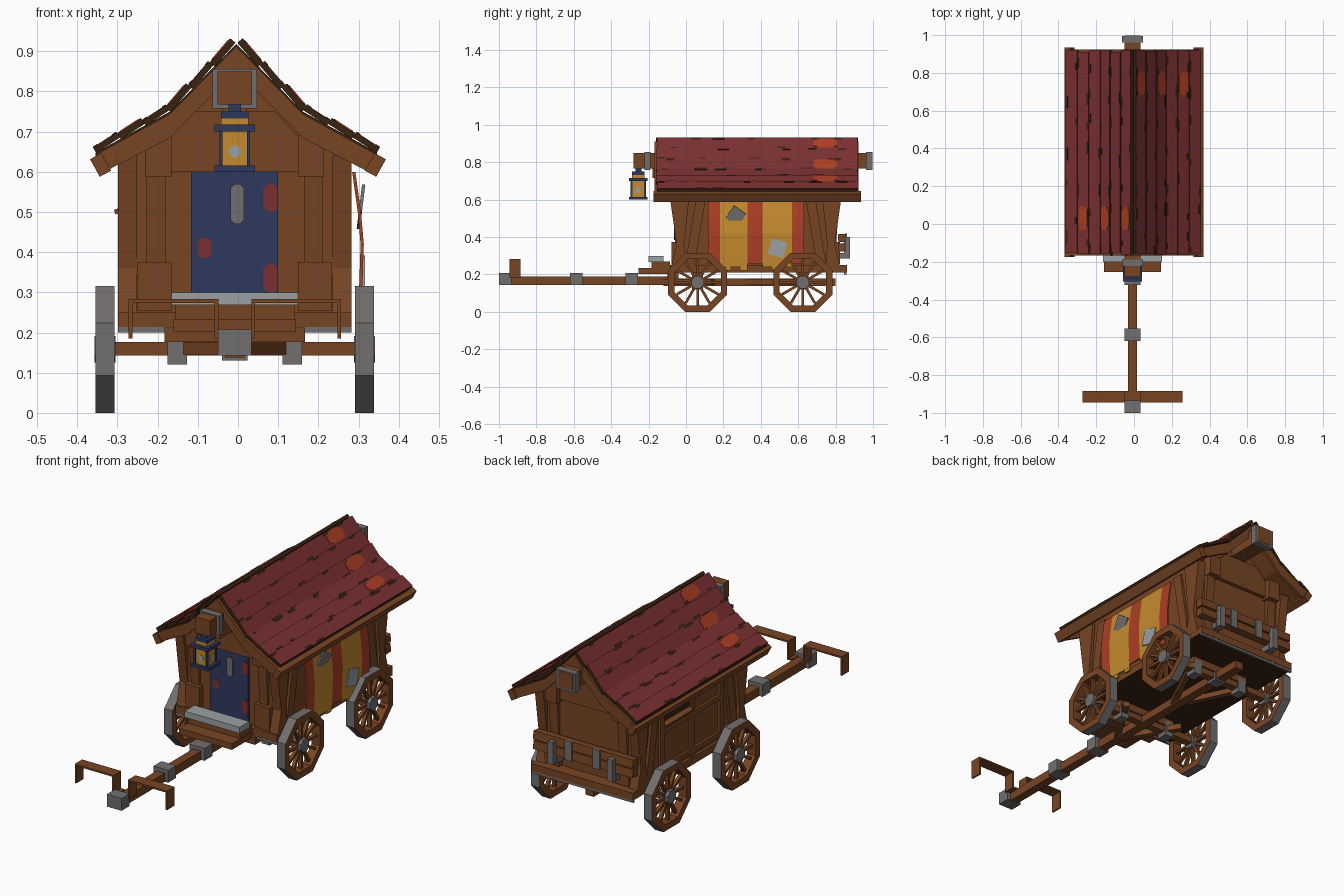
import bpy, bmesh, math, random
from mathutils import Matrix, Vector, Euler

if "Cube" in bpy.data.objects:
    bpy.data.objects.remove(bpy.data.objects["Cube"])
random.seed(4)
CX = -0.008          # centre line of the wagon


def material(name, rgb):
    lin = [((c / 255 + 0.055) / 1.055) ** 2.4 for c in rgb] + [1]
    m = bpy.data.materials.new(name)
    m.diffuse_color = lin
    m.use_nodes = True
    m.node_tree.nodes["Principled BSDF"].inputs["Base Color"].default_value = lin
    return m


BROWN = material("brown wood", (120, 69, 36))
DARK = material("dark wood", (56, 34, 17))
RED = material("roof red", (122, 48, 50))
ORANGE = material("orange red", (172, 62, 36))
AMBER = material("amber", (196, 138, 46))
GREY = material("iron grey", (114, 110, 110))
PALE = material("pale grey", (154, 161, 163))
NAVY = material("navy", (46, 56, 95))


def finish(name, bm, mats, rule=None):
    bmesh.ops.recalc_face_normals(bm, faces=bm.faces)
    me = bpy.data.meshes.new(name)
    mats = mats if isinstance(mats, tuple) else (mats,)
    for m in mats:
        me.materials.append(m)
    if rule:
        bm.normal_update()
        for f in bm.faces:
            f.material_index = rule(f)
    bm.to_mesh(me)
    bm.free()
    ob = bpy.data.objects.new(name, me)
    bpy.context.collection.objects.link(ob)
    return ob


def block(name, c, size, mats, rot=(0, 0, 0), rule=None):
    bm = bmesh.new()
    mx = Matrix.Translation(c) @ Euler(rot).to_matrix().to_4x4() @ Matrix.Diagonal((*size, 1))
    bmesh.ops.create_cube(bm, size=1, matrix=mx)
    return finish(name, bm, mats, rule)


def box(name, x, y, z, mats, **kw):
    c = [(a + b) / 2 for a, b in (x, y, z)]
    return block(name, c, [abs(b - a) for a, b in (x, y, z)], mats, **kw)


def prism(name, pts, a, b, mats, axis="y", rule=None):
    """Extrude an outline from a to b: (x, z) along y, or (y, z) along x."""
    put = (lambda u, v, t: (u, t, v)) if axis == "y" else (lambda u, v, t: (t, u, v))
    bm = bmesh.new()
    lo = [bm.verts.new(put(u, v, a)) for u, v in pts]
    hi = [bm.verts.new(put(u, v, b)) for u, v in pts]
    bm.faces.new(lo)
    bm.faces.new(hi)
    for i in range(len(pts)):
        j = (i + 1) % len(pts)
        bm.faces.new((lo[i], lo[j], hi[j], hi[i]))
    return finish(name, bm, mats, rule)


def oval(cx, cz, w, h, c):
    """Outline of a box with cut corners."""
    w, h = w / 2, h / 2
    p = [(w, h - c), (w - c, h), (c - w, h), (-w, h - c), (-w, c - h), (c - w, -h), (w - c, -h), (w, c - h)]
    return [(cx + u, cz + v) for u, v in p]


def mirror_x(half):
    return [(CX + u, v) for u, v in half] + [(CX - u, v) for u, v in reversed(half)]


# Body and floor
prism("body", mirror_x([(.275, .24), (.275, .65), (.165, .715), (.004, .885)]), -.05, .795, BROWN)
box("floor", (CX - .29, CX + .29), (-.085, .86), (.212, .25), (BROWN, DARK),
    rule=lambda f: int(f.normal.z < -.5))
for y in (-.08, .852):
    box("floor_trim", (CX - .29, CX + .29), (y - .006, y + .006), (.2, .214), GREY)

# End walls: posts and gable frame, repeated front and back
for end in (0, 1):
    Y = (lambda y: .745 - y) if end else (lambda y: y)
    for s in (-1, 1):
        X = lambda u: CX + s * u
        prism("corner_post", [(Y(u), v) for u, v in
              [(-.09, .64), (-.05, .36), (-.08, .24), (.0, .24), (-.01, .36), (.02, .64)]],
              X(.243), X(.291), BROWN, "x")
        box("post_foot", (X(.157), X(.242)), (Y(-.078), Y(0)), (.255, .375), BROWN)
        prism("post_shaft", [(Y(-.058), .37), (Y(-.075), .6), (Y(0), .6), (Y(0), .37)],
              X(.172), X(.22), BROWN, "x")
        box("post_head", (X(.157), X(.222)), (Y(-.1), Y(0)), (.587, .69), BROWN)
        # Leaning side braces
        prism("side_brace", [(Y(.055), .62), (Y(.108), .62), (Y(.045), .25), (Y(-.005), .25)],
              X(.27), X(.288), BROWN, "x")
    prism("gable_frame", mirror_x([(.157, .6), (.157, .69), (.1, .75)]), Y(-.07), Y(0), BROWN)

# Roof: under layer, overlapping planks with dark edges, scattered gaps and odd tiles
RX = -.004
LINE = [(0, .918), (.165, .75), (.35, .648)]
under = [(RX + u, v) for u, v in LINE] + [(RX + u, v - .035) for u, v in reversed(LINE)]
for s in (-1, 1):
    prism("roof_deck", [(RX + s * (u - RX), v) for u, v in under], -.15, .91, (DARK, BROWN),
          rule=lambda f: int(f.normal.z < -.1))
    for y in (-.16, .915):
        barge = LINE + [(.34, .6), (.165, .69), (0, .86)]
        prism("barge_board", [(RX + s * u, v - .006) for u, v in barge], y - .008, y + .008, BROWN)
    block("eave_beam", (s * .342, .38, .617), (.032, 1.11, .05), BROWN, rot=(0, s * math.radians(29), 0))
    for k in range(6):
        (u0, v0), (u1, v1) = LINE[k // 3:k // 3 + 2]
        ta, tb = (k % 3) / 3, (k % 3 + 1) / 3
        a = Vector((u0 + (u1 - u0) * ta, v0 + (v1 - v0) * ta))
        b = Vector((u0 + (u1 - u0) * tb, v0 + (v1 - v0) * tb))
        d = (b - a).normalized()
        n = Vector((-d.y, d.x))
        wide = (b - a).length
        ang = s * math.atan2(a.y - b.y, b.x - a.x) + s * .07

        def on_plank(t, lift):
            p = a + d * wide * t + n * lift
            return RX + s * p.x, p.y

        x, z = on_plank(.5, .009)
        y0, y1 = -.163 + random.uniform(0, .012), .922 - random.uniform(0, .012)
        block("roof_plank", (x, (y0 + y1) / 2, z), (wide * 1.0, y1 - y0, .016), (DARK, RED),
              rot=(0, ang, 0), rule=lambda f: int(f.normal.z > .4 and f.normal.x * s > .2))
        for i in range(7):
            t = random.choice((.1, .9))
            x, z = on_plank(t, .0165 - .07 * wide * (t - .5))
            block("plank_gap", (x, -.1 + i * .155 + random.uniform(-.04, .04), z),
                  (random.uniform(.008, .013), random.uniform(.03, .07), .004), DARK, rot=(0, ang, 0))
        if k % 2 == 0:
            x, z = on_plank(.5, .0175)
            yc = .745 if s > 0 else .03
            for w, l in ((.8, .09), (.55, .125)):
                block("odd_tile", (x, yc, z), (wide * w, l, .005), ORANGE, rot=(0, ang, 0))

# Ridge beam with iron collars
box("ridge_beam", (CX - .0425, CX + .0425), (-.28, .998), (.767, .85), BROWN)
for y in (-.205, .98):
    box("beam_collar", (CX - .055, CX + .055), (y - .018, y + .016), (.758, .856), GREY)
box("beam_block", (CX - .03, CX + .03), (-.18, -.05), (.715, .77), BROWN)

# Hanging lantern
LY = -.255
for name, half, z0, z1, m in (("lantern_base", .05, .6, .615, NAVY), ("lantern_glass", .034, .615, .702, AMBER),
                              ("lantern_cap", .05, .7, .717, NAVY), ("lantern_vent", .034, .717, .733, AMBER),
                              ("lantern_top", .034, .733, .75, NAVY), ("lantern_hook", .016, .75, .77, NAVY)):
    box(name, (CX - half, CX + half), (LY - half, LY + half), (z0, z1), m)
for sx in (-1, 1):
    for sy in (-1, 1):
        block("lantern_post", (CX + sx * .034, LY + sy * .036, .658), (.008, .012, .09), NAVY)
    block("lantern_glow", (CX + sx * .035, LY, .65), (.004, .025, .03), PALE)
prism("lantern_glow", oval(CX, .65, .03, .03, .01), LY - .036, LY - .03, PALE)

# Front door with plate and worn patches
box("door", (CX - .109, CX + .108), (-.06, -.04), (.25, .6), NAVY)
prism("door_window", oval(CX + .006, .52, .034, .1, .011), -.066, -.058, GREY)
for x, z, w, h in ((.082, .535, .036, .068), (-.083, .41, .035, .05), (.082, .335, .036, .07)):
    prism("door_patch", oval(x, z, w, h, .01), -.063, -.058, RED)

# Driver's seat and footboard
box("seat", (CX - .157, CX + .157), (-.2, -.12), (.268, .3), PALE)
box("seat_riser", (CX - .148, CX + .148), (-.185, -.085), (.232, .27), BROWN)
box("footboard", (CX - .152, CX + .152), (-.255, -.08), (.203, .234), BROWN)
box("front_bolster", (CX - .175, CX + .175), (-.1, -.04), (.176, .212), BROWN)

# Striped cloth on the left side, with sewn patches
sheet = [(.284, .6), (.298, .5), (.305, .42), (.301, .3)]
edges = [.118, .182, .33, .41, .567, .63]
for i in range(5):
    line = sheet + [(.298, .255 - .015 * (i % 2))]
    outline = line + [(u + .008, v) for u, v in reversed(line)]
    prism("cloth_stripe", outline, edges[i], edges[i + 1], ORANGE if i % 2 == 0 else AMBER)
for y, w in ((.21, .03), (.29, .04), (.46, .05)):
    box("cloth_tatter", (.298, .305), (y, y + w), (.222, .245), AMBER)
block("cloth_patch", (.306, .267, .513), (.008, .08, .08), GREY, rot=(math.radians(-35), .12, 0))
block("cloth_patch", (.312, .49, .34), (.008, .085, .085), PALE, rot=(math.radians(-15), 0, 0))

# Framed window on the right side
WX = (CX - .288, CX - .27)
for y in (.115, .35, .6):
    box("window_upright", WX, (y, y + .03), (.25, .6), BROWN)
for z in (.27, .46):
    box("window_rail", WX, (.13, .62), (z, z + .025), BROWN)
box("window_dark", (CX - .277, CX - .27), (.38, .6), (.485, .6), DARK)
block("window_sill", (CX - .285, .49, .505), (.03, .22, .012), BROWN, rot=(0, -.4, 0))

# Rear rack: two boards, straps and brackets
for z in (.345, .395):
    block("rack_board", (CX, .833, z), (.57, .04, .043), BROWN, rot=(.08, 0, 0))
for s in (-1, 1):
    box("rack_strap", (CX + s * .08 - .02, CX + s * .08 + .02), (.85, .86), (.32, .42), GREY)
    box("rack_bracket", (CX + s * .17 - .016, CX + s * .17 + .016), (.845, .877), (.285, .4), GREY)
    box("rack_foot", (CX + s * .17 - .02, CX + s * .17 + .02), (.79, .85), (.285, .315), GREY)

# Wheels: eight-sided rims with iron tyres, twelve spokes, iron hubs
R = .158


def wheel(x, y):
    bm = bmesh.new()
    rings = []
    for rad, dx in ((R, -.024), (R, .024), (.124, .024), (.124, -.024)):
        rad /= math.cos(math.pi / 8)
        rings.append([bm.verts.new((x + dx, y + rad * math.cos((i + .5) * math.pi / 4),
                                    R + rad * math.sin((i + .5) * math.pi / 4))) for i in range(8)])
    tyre = set()
    for q in range(4):
        for i in range(8):
            j = (i + 1) % 8
            p, o = rings[q], rings[(q + 1) % 4]
            f = bm.faces.new((p[i], p[j], o[j], o[i]))
            if q == 0:
                tyre.add(f)
    finish("wheel_rim", bm, (BROWN, GREY), lambda f: int(f in tyre))
    for i in range(6):
        block("wheel_spokes", (x, y, R), (.018, .014, .255), BROWN, rot=(i * math.pi / 6, 0, 0))
    prism("wheel_hub", oval(y, R, .066, .066, .019), x - .026, x + .026, GREY, "x")


for y in (.062, .625):
    for s in (-1, 1):
        wheel(CX + s * .323, y)
        box("axle_bracket", (CX + s * .143 - .024, CX + s * .143 + .024), (y - .03, y + .03), (.12, .2), GREY)
    box("axle", (CX - .31, CX + .31), (y - .02, y + .02), (.143, .176), BROWN)
    box("axle_bolster", (CX - .17, CX + .17), (y - .03, y + .03), (.174, .214), BROWN)

# Undercarriage and tongue
box("perch_beam", (CX - .024, CX + .024), (-.12, .8), (.138, .178), BROWN)
box("perch_band", (CX - .032, CX + .032), (.595, .655), (.13, .184), GREY)
for s in (-1, 1):
    block("hound_strut", (CX + s * .09, .0, .16), (.03, .34, .03), BROWN, rot=(0, 0, -s * .55))
    block("rear_strut", (CX + s * .09, .47, .16), (.028, .4, .028), BROWN, rot=(0, 0, -s * .45))
box("tongue", (CX - .023, CX + .023), (-.99, -.08), (.143, .188), BROWN)
for y in (-.967, -.587, -.29):
    box("tongue_band", (CX - .042, CX + .042), (y - .033, y + .033), (.143, .207), GREY)

# Yoke: a bent strap on each side of the tongue
for s in (-1, 1):
    yoke = [(.02, .185), (.05, .185), (.05, .274), (.255, .274), (.255, .185),
            (.264, .185), (.264, .283), (.041, .283), (.041, .194), (.02, .194)]
    prism("yoke_strap", [(CX + s * u, v) for u, v in yoke], -.945, -.885, BROWN)
